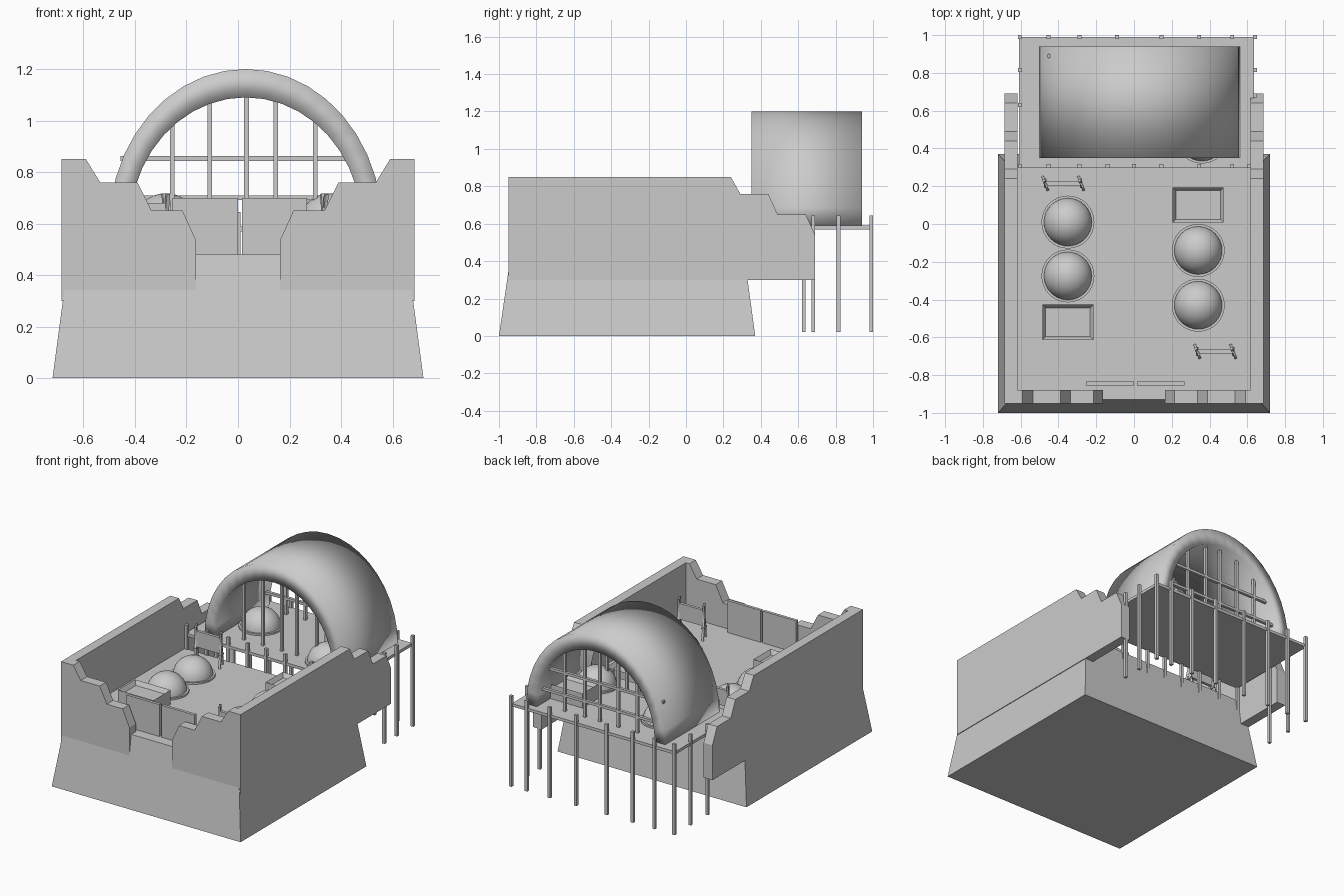
import bpy, bmesh, math
from mathutils import Matrix, Vector

if "Cube" in bpy.data.objects:
    bpy.data.objects.remove(bpy.data.objects["Cube"])


def make(name, bm, smooth=None):
    bmesh.ops.recalc_face_normals(bm, faces=bm.faces)
    me = bpy.data.meshes.new(name)
    bm.to_mesh(me)
    bm.free()
    ob = bpy.data.objects.new(name, me)
    bpy.context.collection.objects.link(ob)
    if smooth is not None:
        bpy.context.view_layer.objects.active = ob
        ob.select_set(True)
        bpy.ops.object.shade_smooth_by_angle(angle=math.radians(smooth))
        ob.select_set(False)
    return ob


def add_box(bm, x0, x1, y0, y1, z0, z1):
    m = Matrix.Translation(((x0 + x1) / 2, (y0 + y1) / 2, (z0 + z1) / 2))
    m = m @ Matrix.Diagonal((x1 - x0, y1 - y0, z1 - z0, 1))
    return bmesh.ops.create_cube(bm, size=1, matrix=m)["verts"]


def box(name, *dims):
    bm = bmesh.new()
    add_box(bm, *dims)
    return make(name, bm)


def add_rod(bm, a, b, w):
    a, b = Vector(a), Vector(b)
    d = b - a
    m = Matrix.Translation((a + b) / 2) @ d.to_track_quat('Z', 'Y').to_matrix().to_4x4()
    bmesh.ops.create_cube(bm, size=1, matrix=m @ Matrix.Diagonal((w, w, d.length, 1)))


def extrude(name, pts, vec, smooth=None):
    bm = bmesh.new()
    f = bm.faces.new([bm.verts.new(p) for p in pts])
    r = bmesh.ops.extrude_face_region(bm, geom=[f])
    bmesh.ops.translate(bm, vec=vec, verts=[v for v in r["geom"] if isinstance(v, bmesh.types.BMVert)])
    return make(name, bm, smooth)


# sloped foundation, its top is the yard floor
bm = bmesh.new()
for v in add_box(bm, -0.72, 0.72, -1, 0.37, 0, 0.48):
    if v.co.z > 0.2:
        v.co.x *= 0.656 / 0.72
        v.co.y = -0.93 if v.co.y < 0 else 0.305
make("foundation", bm)

# stepped ruined walls, mirrored left and right
SIDE = [(-0.95, 0.30), (-0.95, 0.85), (0.24, 0.85), (0.29, 0.76), (0.44, 0.76),
        (0.49, 0.65), (0.64, 0.65), (0.69, 0.54), (0.69, 0.30)]
FRONT = [(0.685, 0.30), (0.685, 0.85), (0.59, 0.85), (0.535, 0.76), (0.39, 0.76),
         (0.335, 0.65), (0.215, 0.65), (0.163, 0.535), (0.163, 0.30)]
for s, side in ((-1, "left"), (1, "right")):
    extrude(side + "_wall", [(s * 0.685, y, z) for y, z in SIDE], (-s * 0.067, 0, 0))
    extrude(side + "_front_wall", [(s * x, -0.95, z) for x, z in FRONT], (0, 0.07, 0))

# gate leaves
box("left_gate", -0.255, 0.0, -0.855, -0.835, 0.48, 0.70)
box("right_gate", 0.015, 0.267, -0.855, -0.835, 0.48, 0.70)

# rear platform and its stilts
box("platform", -0.61, 0.635, 0.30, 0.99, 0.57, 0.59)
bm = bmesh.new()
for x in (-0.605, -0.453, -0.288, -0.09, 0.145, 0.346, 0.52, 0.64):
    add_box(bm, x - 0.01, x + 0.01, 0.98, 1.0, 0.02, 0.645)
for x, y in ((-0.605, 0.815), (-0.605, 0.63), (0.64, 0.815), (0.64, 0.68)):
    add_box(bm, x - 0.01, x + 0.01, y - 0.01, y + 0.01, 0.02, 0.645)
for x in (-0.605, -0.453, -0.288, -0.14, 0.0, 0.145, 0.346, 0.52, 0.61):
    add_box(bm, x - 0.01, x + 0.01, 0.297, 0.317, 0.02, 0.645)
make("platform_posts", bm)

# vaulted shelter: thick half-ellipse arch
N = 20
arc = [math.pi * i / N for i in range(N + 1)]
outline = [(0.03 + 0.53 * math.cos(t), 0.35, 0.59 + 0.61 * math.sin(t)) for t in arc]
outline += [(0.03 + 0.45 * math.cos(t), 0.35, 0.59 + 0.50 * math.sin(t)) for t in reversed(arc)]
bm = bmesh.new()
rings = [[bm.verts.new((x, y, z)) for x, _, z in outline] for y in (0.35, 0.94)]
n = len(outline)
for i in range(n):
    j = (i + 1) % n
    bm.faces.new((rings[0][i], rings[0][j], rings[1][j], rings[1][i]))
for r in rings:
    for i in range(N):
        bm.faces.new((r[i], r[i + 1], r[n - 2 - i], r[n - 1 - i]))
make("vault", bm, 180)

# bars across both vault openings, rails on the rear one
bm = bmesh.new()
for y in (0.43, 0.89):
    for x in (-0.255, -0.11, 0.033, 0.147, 0.30):
        top = 0.60 + 0.51 * math.sqrt(1 - ((x - 0.03) / 0.46) ** 2)
        add_box(bm, x - 0.009, x + 0.009, y - 0.009, y + 0.009, 0.58, top)
for z, x0, x1 in ((0.70, -0.42, 0.48), (0.853, -0.457, 0.44)):
    add_box(bm, x0, x1, 0.88, 0.90, z - 0.009, z + 0.009)
make("vault_bars", bm)


# domed tanks on thin round bases
def dome(name, x, y, z):
    bm = bmesh.new()
    bmesh.ops.create_uvsphere(bm, u_segments=32, v_segments=16, radius=0.128)
    bmesh.ops.bisect_plane(bm, geom=bm.verts[:] + bm.edges[:] + bm.faces[:],
                           plane_co=(0, 0, 0), plane_no=(0, 0, -1), clear_outer=True)
    bmesh.ops.create_cone(bm, cap_ends=True, segments=32, radius1=0.14, radius2=0.14,
                          depth=0.012, matrix=Matrix.Translation((0, 0, 0.006)))
    bmesh.ops.translate(bm, vec=(x, y, z), verts=bm.verts)
    make(name, bm, 40)


for i, p in enumerate([(-0.35, 0.01, 0.48), (-0.35, -0.275, 0.48), (0.34, -0.14, 0.48),
                       (0.34, -0.43, 0.48), (-0.28, 0.65, 0.59), (0.36, 0.46, 0.59)]):
    dome("dome_%d" % (i + 1), *p)


# open troughs with a recessed top
def trough(name, x, y, z):
    bm = bmesh.new()
    add_box(bm, x - 0.135, x + 0.135, y - 0.093, y + 0.093, z, z + 0.10)
    top = max(bm.faces, key=lambda f: f.calc_center_median().z)
    bmesh.ops.inset_region(bm, faces=[top], thickness=0.024)
    bmesh.ops.translate(bm, vec=(0, 0, -0.03), verts=top.verts[:])
    make(name, bm)


for i, p in enumerate([(-0.35, -0.52, 0.48), (0.34, 0.10, 0.48), (0.37, 0.70, 0.59)]):
    trough("trough_%d" % (i + 1), *p)


# barricades: a board hung on two crossed-leg trestles
def barricade(name, x, y):
    bm = bmesh.new()
    add_box(bm, x - 0.10, x + 0.10, y - 0.01, y + 0.01, 0.57, 0.68)
    for sx in (-0.095, 0.095):
        for s in (-1, 1):
            add_rod(bm, (x + sx + s * 0.012, y - s * 0.032, 0.48),
                    (x + sx - s * 0.008, y + s * 0.016, 0.715), 0.014)
        add_rod(bm, (x + sx, y - 0.025, 0.56), (x + sx, y + 0.025, 0.56), 0.012)
    make(name, bm)


barricade("rear_barricade", -0.375, 0.215)
barricade("front_barricade", 0.43, -0.675)
